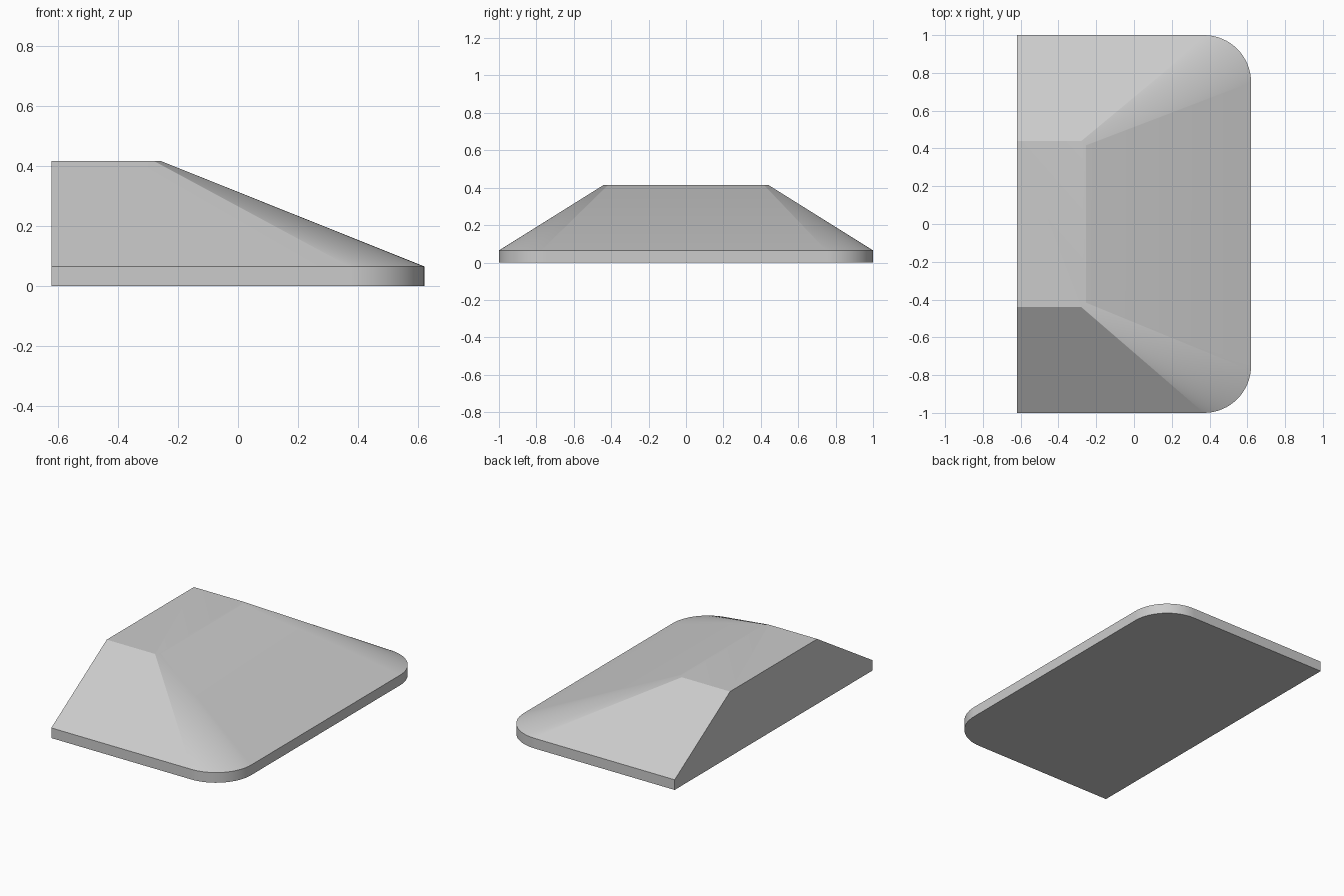
import bpy
import bmesh
from math import sin, cos, pi, radians

cube = bpy.data.objects.get("Cube")
if cube:
    bpy.data.objects.remove(cube, do_unlink=True)

BACK_X = -0.62
SEGMENTS = 16


def make_material(name, colour):
    mat = bpy.data.materials.new(name)
    mat.use_nodes = True
    mat.diffuse_color = colour
    mat.node_tree.nodes["Principled BSDF"].inputs["Base Color"].default_value = colour
    return mat


def outline(bm, z, end_x, half_y, radius):
    """Ring with a straight cut at -x and two rounded corners at +x."""
    points = [(BACK_X, -half_y)]
    for side in (-1, 1):
        for i in range(SEGMENTS + 1):
            a = pi / 2 * i / SEGMENTS
            if side < 0:
                a -= pi / 2
            points.append((end_x - radius + radius * cos(a),
                           side * (half_y - radius) + radius * sin(a)))
    points.append((BACK_X, half_y))
    return [bm.verts.new((x, y, z)) for x, y in points]


# Sloped block: vertical rim, tapering sides, flat top
bm = bmesh.new()
rings = [outline(bm, 0.0, 0.62, 1.0, 0.25),
         outline(bm, 0.065, 0.62, 1.0, 0.25),
         outline(bm, 0.415, -0.255, 0.44, 0.025)]
for low, high in zip(rings, rings[1:]):
    for i in range(len(low) - 1):
        bm.faces.new((low[i], low[i + 1], high[i + 1], high[i]))

# Underside, top and the flat cut end
bm.faces.new(rings[0][::-1])
bm.faces.new(rings[2])
bm.faces.new([r[0] for r in rings] + [r[-1] for r in reversed(rings)])
bmesh.ops.recalc_face_normals(bm, faces=bm.faces)

mesh = bpy.data.meshes.new("sloped_block")
bm.to_mesh(mesh)
bm.free()
block = bpy.data.objects.new("sloped_block", mesh)
bpy.context.collection.objects.link(block)
mesh.materials.append(make_material("light_grey", (0.6, 0.6, 0.6, 1.0)))

# Soft blend on the rounded corners, crisp rim and cut end
bpy.ops.object.select_all(action="DESELECT")
block.select_set(True)
bpy.context.view_layer.objects.active = block
bpy.ops.object.shade_smooth_by_angle(angle=radians(30))
weighted = block.modifiers.new("even_shading", "WEIGHTED_NORMAL")
weighted.keep_sharp = True
